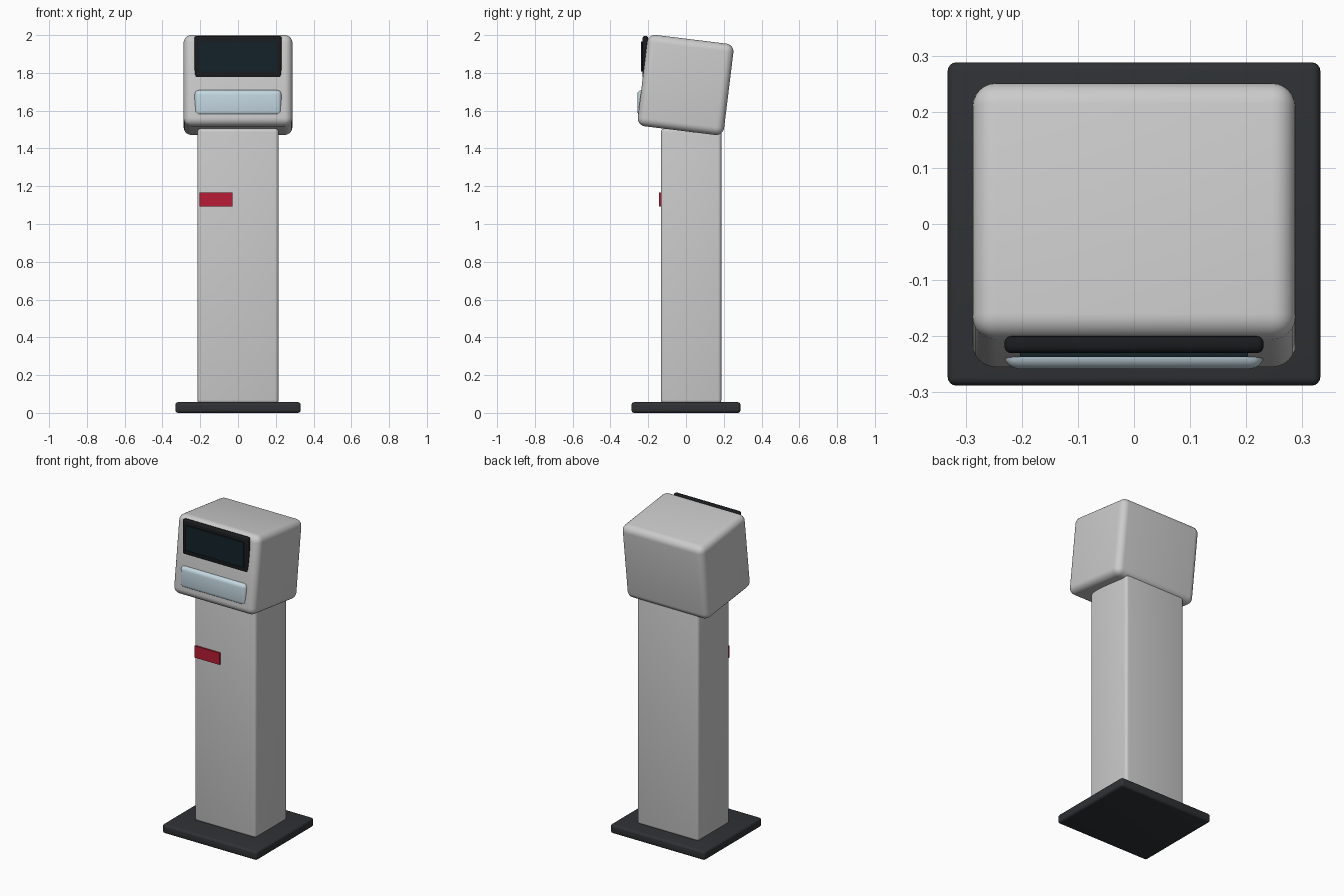
import bpy, math

if "Cube" in bpy.data.objects:
    bpy.data.objects.remove(bpy.data.objects["Cube"])


def material(name, color):
    m = bpy.data.materials.new(name)
    m.diffuse_color = (*color, 1)
    m.use_nodes = True
    m.node_tree.nodes["Principled BSDF"].inputs["Base Color"].default_value = m.diffuse_color
    return m


def rounded_box(name, x, y, z, bevel=0.0, mat=None, tilt=0.0, segments=4):
    """Box from (min, max) ranges, with rounded edges and a tilt about x."""
    ranges = (x, y, z)
    bpy.ops.mesh.primitive_cube_add(size=1, location=[(a + b) / 2 for a, b in ranges])
    ob = bpy.context.object
    ob.name = name
    ob.scale = [b - a for a, b in ranges]
    bpy.ops.object.transform_apply(location=False, rotation=False, scale=True)
    ob.rotation_euler.x = math.radians(tilt)
    if bevel:
        mod = ob.modifiers.new("rounding", 'BEVEL')
        mod.width = bevel
        mod.segments = segments
        bpy.ops.object.modifier_apply(modifier=mod.name)
        bpy.ops.object.shade_smooth_by_angle(angle=math.radians(35))
    if mat:
        ob.data.materials.append(mat)
    return ob


dark = material("dark_base", (0.028, 0.031, 0.035))
black = material("black_bezel", (0.01, 0.011, 0.013))
glass = material("screen_glass", (0.007, 0.016, 0.023))
pale = material("pale_blue", (0.55, 0.68, 0.75))
red = material("red", (0.48, 0.012, 0.035))

# Floor plate and column
rounded_box("base_plate", (-0.332, 0.332), (-0.288, 0.288), (0, 0.057), 0.015, dark)
rounded_box("column", (-0.215, 0.215), (-0.133, 0.187), (0.05, 1.505), 0.018)

# Head, leaning back
rounded_box("head", (-0.288, 0.288), (-0.232, 0.228), (1.4925, 1.9795), 0.042, None, -7, 6)

# Upright screen and lit panel on the head
rounded_box("screen_bezel", (-0.231, 0.231), (-0.23, -0.2), (1.772, 1.995), 0.012, black)
rounded_box("screen_glass", (-0.203, 0.203), (-0.237, -0.225), (1.807, 1.965), 0, glass)
rounded_box("light_panel", (-0.231, 0.231), (-0.258, -0.206), (1.573, 1.709), 0.024, pale)

# Red plate on the column front
rounded_box("red_plate", (-0.205, -0.03), (-0.144, -0.125), (1.092, 1.166), 0, red)
